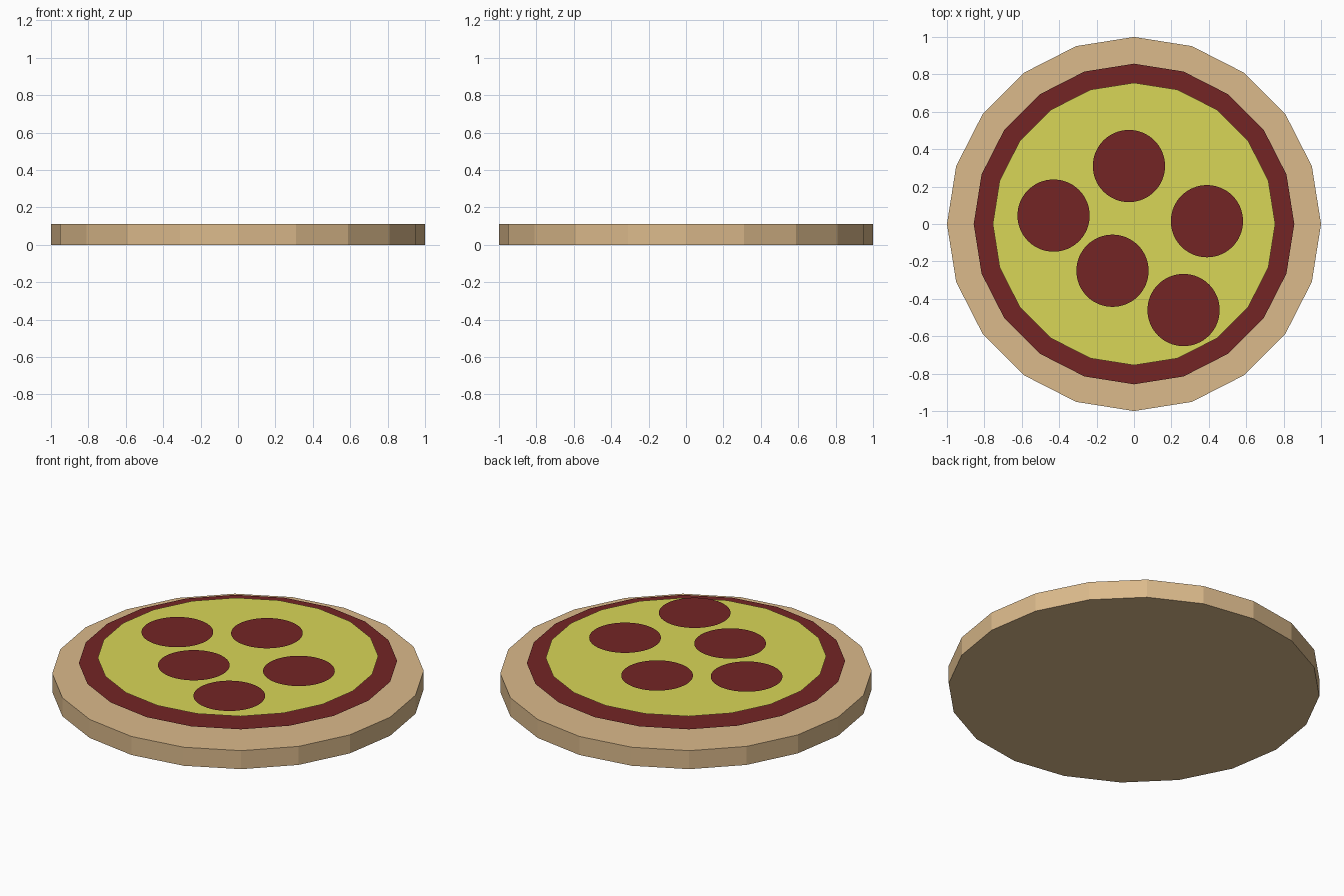
import bpy
import bmesh
from mathutils import Matrix

cube = bpy.data.objects.get("Cube")
if cube:
    bpy.data.objects.remove(cube, do_unlink=True)


def make_material(name, colour):
    mat = bpy.data.materials.new(name)
    mat.use_nodes = True
    mat.diffuse_color = colour
    mat.node_tree.nodes["Principled BSDF"].inputs["Base Color"].default_value = colour
    return mat


def make_disc(name, radius, sides, centre, mat, depth=0.0):
    """Flat upward-facing disc at centre, or a solid reaching down by depth."""
    bm = bmesh.new()
    if depth:
        place = Matrix.Translation((0, 0, -depth / 2))
        bmesh.ops.create_cone(bm, cap_ends=True, segments=sides, radius1=radius,
                              radius2=radius, depth=depth, matrix=place)
    else:
        bmesh.ops.create_circle(bm, cap_ends=True, segments=sides, radius=radius)
        for face in bm.faces:
            face.normal_update()
            if face.normal.z < 0:
                face.normal_flip()
    mesh = bpy.data.meshes.new(name)
    bm.to_mesh(mesh)
    bm.free()
    mesh.materials.append(mat)
    obj = bpy.data.objects.new(name, mesh)
    obj.location = centre
    bpy.context.collection.objects.link(obj)
    return obj


dough = make_material("baked_dough", (0.71, 0.49, 0.26, 1))
red = make_material("dark_red", (0.173, 0.018, 0.018, 1))
yellow = make_material("cheese_yellow", (0.69, 0.67, 0.097, 1))

# Solid crust with thin layers stacked above it
SIDES = 20
make_disc("crust", 1.0, SIDES, (0, 0, 0.11), dough, depth=0.11)
make_disc("sauce", 0.857, SIDES, (0, 0, 0.17), red)
make_disc("cheese", 0.755, SIDES, (0, 0, 0.20), yellow)

# Round topping slices
slices = [(-0.027, 0.31), (-0.43, 0.045), (0.39, 0.015), (-0.115, -0.25), (0.265, -0.46)]
for i, (x, y) in enumerate(slices, 1):
    make_disc(f"topping_slice_{i}", 0.193, 64, (x, y, 0.216), red)
